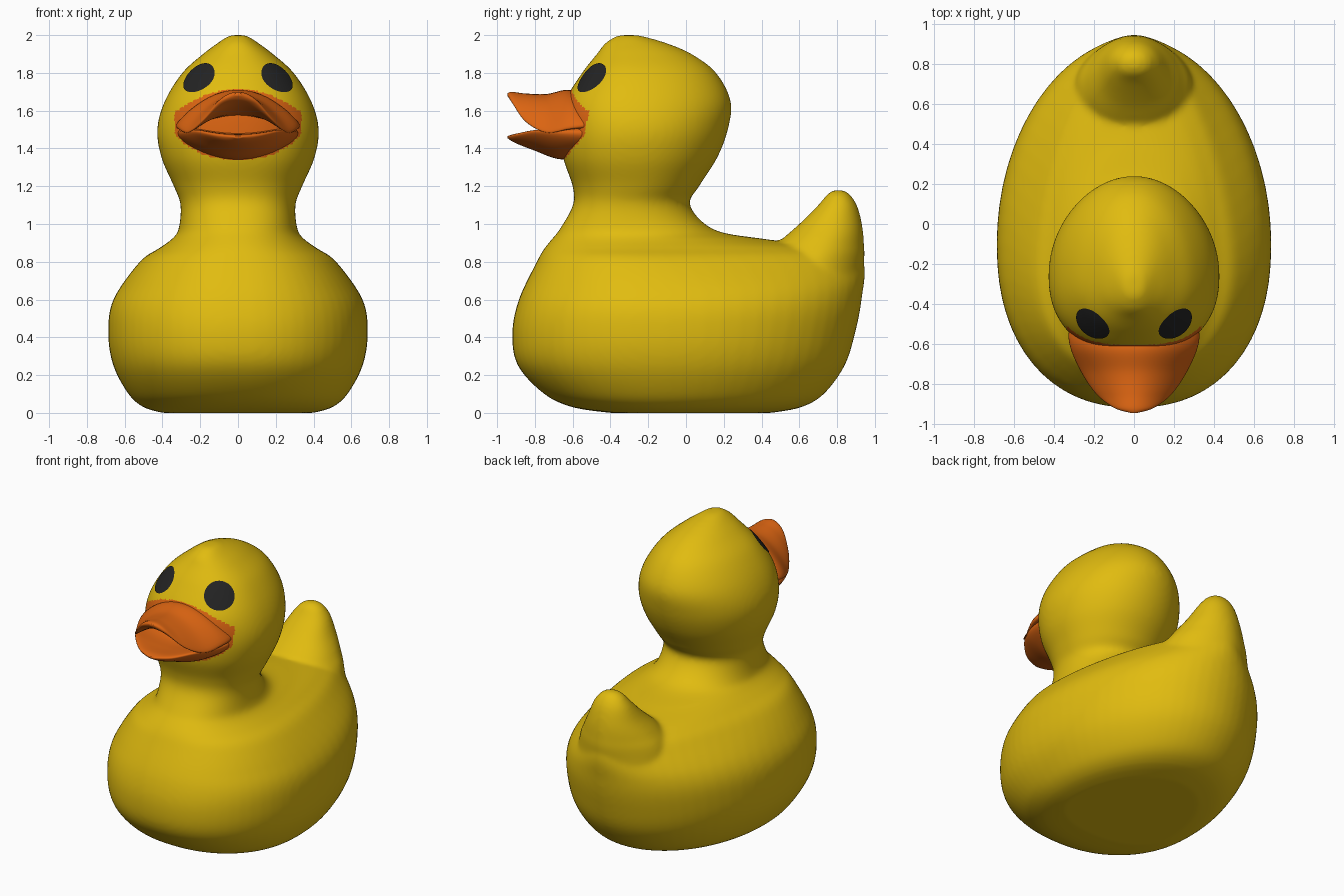
import bpy, bmesh, math
from mathutils import Vector
from mathutils.bvhtree import BVHTree

if "Cube" in bpy.data.objects:
    bpy.data.objects.remove(bpy.data.objects["Cube"])


def material(name, rgb):
    m = bpy.data.materials.new(name)
    m.diffuse_color = (*rgb, 1)
    m.use_nodes = True
    m.node_tree.nodes["Principled BSDF"].inputs["Base Color"].default_value = m.diffuse_color
    return m


YELLOW = material("yellow", (0.75, 0.50, 0.005))
ORANGE = material("orange", (0.72, 0.13, 0.006))
BLACK = material("black", (0.017, 0.017, 0.017))


def smooth_rows(rows, steps=7):
    """Catmull-Rom interpolation between section rows."""
    out = []
    for i in range(len(rows) - 1):
        quad = [rows[max(0, min(len(rows) - 1, i + k))] for k in (-1, 0, 1, 2)]
        for s in range(steps):
            t = s / steps
            out.append([0.5 * (2 * b + (c - a) * t + (2 * a - 5 * b + 4 * c - d) * t * t
                               + (3 * b - a - 3 * c + d) * t ** 3) for a, b, c, d in zip(*quad)])
    return out + [list(rows[-1])]


def loft(bm, rows, ring, n=64):
    """Skin closed rings and cap both ends."""
    rings = [[bm.verts.new(ring(r, math.tau * i / n)) for i in range(n)] for r in smooth_rows(rows)]
    for a, b in zip(rings, rings[1:]):
        for i in range(n):
            bm.faces.new((a[i], a[(i + 1) % n], b[(i + 1) % n], b[i]))
    bm.faces.new(rings[0])
    bm.faces.new(rings[-1])


def finish(bm, name, *mats):
    bmesh.ops.recalc_face_normals(bm, faces=bm.faces)
    for f in bm.faces:
        f.smooth = True
    me = bpy.data.meshes.new(name)
    bm.to_mesh(me)
    bm.free()
    for m in mats:
        me.materials.append(m)
    ob = bpy.data.objects.new(name, me)
    bpy.context.collection.objects.link(ob)
    return ob


def level_ring(r, t):
    """Horizontal egg section: z, front y, back y, half width."""
    z, yf, yb, hw = r
    yc = (yf + yb) / 2
    if yf < 0:  # widest point moves forward from body to head
        yc = min(yc, -0.1 - 0.16 * min(1, max(0, (z - 0.65) / 0.3)))
    c, s = math.cos(t), math.sin(t)
    e = 2 / (2.25 if s < 0 else 2 - 0.25 * math.exp(-((z - 0.82) / 0.12) ** 2))
    x = math.copysign(abs(c) ** e, c) * hw
    return Vector((x, yc + abs(s) ** e * ((yf if s < 0 else yb) - yc), z))


def bill_ring(r, t):
    """Upright section: y, half width, centre z, half height, edge droop."""
    y, w, zc, h, droop = r
    c, s = math.cos(t), math.sin(t)
    return Vector((w * c, y, zc + h * s - droop * c * c))


# body, neck and head in one loft
bm = bmesh.new()
loft(bm, [
    (0, -0.4, 0.45, 0.4), (0.03, -0.6, 0.61, 0.5), (0.1, -0.75, 0.73, 0.58),
    (0.25, -0.89, 0.84, 0.66), (0.42, -0.92, 0.895, 0.687), (0.6, -0.885, 0.93, 0.66),
    (0.8, -0.79, 0.94, 0.52), (0.87, -0.75, 0.8, 0.42), (0.92, -0.71, 0.42, 0.35),
    (0.97, -0.67, 0.15, 0.315), (1.1, -0.598, 0.02, 0.304), (1.2, -0.6, 0.07, 0.34),
    (1.35, -0.65, 0.165, 0.405), (1.5, -0.66, 0.222, 0.428), (1.65, -0.64, 0.237, 0.388),
    (1.8, -0.55, 0.16, 0.295), (1.9, -0.472, 0.03, 0.185), (1.96, -0.425, -0.11, 0.105),
    (2, -0.36, -0.25, 0.045)], level_ring)
# tail
loft(bm, [
    (0.55, 0.3, 0.9, 0.36), (0.8, 0.42, 0.943, 0.295), (0.9, 0.49, 0.942, 0.24),
    (1, 0.6, 0.932, 0.175), (1.1, 0.7, 0.905, 0.122), (1.16, 0.75, 0.865, 0.072),
    (1.18, 0.785, 0.83, 0.025)], level_ring)
body = finish(bm, "body", YELLOW, ORANGE)

# fuse and soften the joins
mod = body.modifiers.new("fuse", 'REMESH')
mod.mode, mod.voxel_size, mod.use_smooth_shade = 'VOXEL', 0.014, True
mod = body.modifiers.new("soften", 'SMOOTH')
mod.factor, mod.iterations = 0.5, 14
fused = bpy.data.meshes.new_from_object(body.evaluated_get(bpy.context.evaluated_depsgraph_get()))
body.modifiers.clear()
body.data = fused
fused.materials.clear()
fused.materials.append(YELLOW)
fused.materials.append(ORANGE)

# orange face patch around the bill
for p in fused.polygons:
    x, y, z = p.center
    patch = y < -0.5 and abs(x) < 0.335 and 1.33 + 1.2 * max(0, y + 0.655) < z < 1.715 - 1.1 * x * x
    p.material_index = 1 if patch else 0
    p.use_smooth = True

# upper and lower bill
bm = bmesh.new()
loft(bm, [
    (-0.42, 0.29, 1.57, 0.07, 0.05), (-0.53, 0.325, 1.6, 0.065, 0.08),
    (-0.62, 0.318, 1.64, 0.07, 0.13), (-0.74, 0.265, 1.638, 0.05, 0.15),
    (-0.85, 0.19, 1.655, 0.036, 0.11), (-0.92, 0.1, 1.675, 0.024, 0.03),
    (-0.945, 0.02, 1.685, 0.008, 0)], bill_ring, 48)
finish(bm, "upper_bill", ORANGE)
bm = bmesh.new()
loft(bm, [
    (-0.45, 0.3, 1.45, 0.08, -0.03), (-0.55, 0.318, 1.43, 0.085, -0.05),
    (-0.68, 0.29, 1.41, 0.065, -0.075), (-0.8, 0.225, 1.43, 0.042, -0.06),
    (-0.9, 0.125, 1.451, 0.024, -0.02), (-0.945, 0.02, 1.46, 0.006, 0)], bill_ring, 48)
finish(bm, "lower_bill", ORANGE)

# eyes: thin discs laid on the head
tree = BVHTree.FromPolygons([v.co for v in fused.vertices], [p.vertices for p in fused.polygons])
for name, side in (("left_eye", 1), ("right_eye", -1)):
    hit, n, _, _ = tree.ray_cast(Vector((side * 0.21, -2, 1.775)), Vector((0, 1, 0)))
    u = n.orthogonal().normalized()
    v = n.cross(u)
    bm = bmesh.new()

    def on_head(r, a):
        p = hit + u * r * math.cos(a) + v * r * math.sin(a)
        q = tree.ray_cast(p + n * 0.3, -n)[0] or p
        return bm.verts.new(q + n * 0.005)

    rings = [[on_head(0.096 * k / 5, math.tau * i / 40) for i in range(40)] for k in range(1, 6)]
    bm.faces.new(rings[0])
    for a, b in zip(rings, rings[1:]):
        for i in range(40):
            bm.faces.new((a[i], b[i], b[(i + 1) % 40], a[(i + 1) % 40]))
    eye = finish(bm, name, BLACK)
    if eye.data.polygons[0].normal.dot(n) < 0:
        eye.data.flip_normals()
